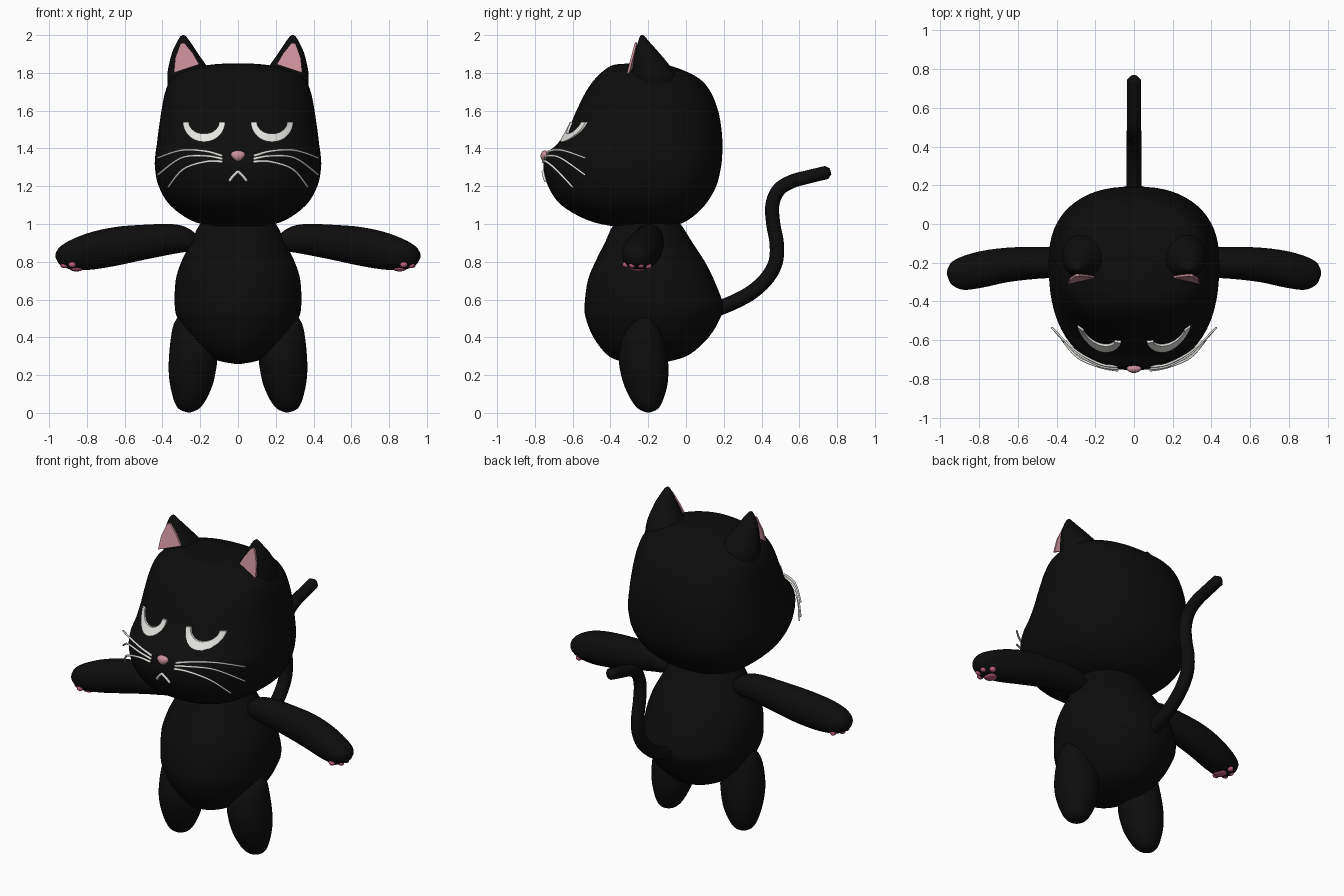
import bpy, bmesh
from math import cos, sin, pi
from mathutils import Vector
from mathutils.bvhtree import BVHTree

cube = bpy.data.objects.get("Cube")
if cube:
    bpy.data.objects.remove(cube)


def material(name, r, g, b):
    m = bpy.data.materials.new(name)
    m.use_nodes = True
    m.diffuse_color = (r, g, b, 1)
    m.node_tree.nodes["Principled BSDF"].inputs["Base Color"].default_value = (r, g, b, 1)
    return m


BLACK = material("black_fur", .004, .004, .004)
WHITE = material("off_white", .78, .78, .75)
PINK = material("soft_pink", .60, .28, .33)
ROSE = material("paw_rose", .50, .11, .19)


def finish(name, bm, mat, smooth=True):
    bmesh.ops.recalc_face_normals(bm, faces=bm.faces)
    for f in bm.faces:
        f.smooth = smooth
    mesh = bpy.data.meshes.new(name)
    bm.to_mesh(mesh)
    bm.free()
    mesh.materials.append(mat)
    ob = bpy.data.objects.new(name, mesh)
    bpy.context.collection.objects.link(ob)
    return ob


def spline(rows, steps):
    """Catmull-Rom interpolation of tuples of any length."""
    v = [Vector(r) for r in rows]
    out = []
    for i in range(len(v) - 1):
        a, b, c, d = v[max(i - 1, 0)], v[i], v[i + 1], v[min(i + 2, len(v) - 1)]
        for k in range(steps):
            t = k / steps
            out.append(b + (c - a) * t / 2 + (a * 2 - b * 5 + c * 4 - d) * t * t / 2
                       + (b * 3 - a - c * 3 + d) * t ** 3 / 2)
    return out + [v[-1]]


def skin(bm, rings):
    """Bridge closed rings of points and cap both ends."""
    vs = [[bm.verts.new(p) for p in ring] for ring in rings]
    n = len(vs[0])
    for a, b in zip(vs, vs[1:]):
        for i in range(n):
            j = (i + 1) % n
            bm.faces.new((a[i], a[j], b[j], b[i]))
    bm.faces.new(vs[0])
    bm.faces.new(vs[-1])


def loft(name, rows, mat, along_x=False, side=1, power=2.0, mid=None, n=40):
    """Rows: position, low and high across, front and back in y."""
    rings = []
    for t, lo, hi, front, back in spline(rows, 4):
        yc = (front + back) / 2 if mid is None else mid
        ring = []
        for i in range(n):
            c, s = cos(2 * pi * i / n), sin(2 * pi * i / n)
            u = (lo + hi) / 2 + (hi - lo) / 2 * abs(c) ** (2 / power) * (1 if c > 0 else -1)
            y = yc + (back - yc if s > 0 else front - yc) * abs(s) ** (2 / power)
            ring.append((t * side, y, u) if along_x else (u * side, y, t))
        rings.append(ring)
    bm = bmesh.new()
    skin(bm, rings)
    return finish(name, bm, mat)


def tube(name, points, radius, mat, taper=0.0, steps=5):
    """Round tube along a smooth path with domed ends."""
    path = spline(points, steps)
    path = [path[0]] + path + [path[-1]]
    last = len(path) - 1
    rings = []
    for i, p in enumerate(path):
        d = (path[min(i + 2, last)] - path[max(i - 2, 0)]).normalized()
        a = d.cross(Vector((0, 0, 1)) if abs(d.z) < .9 else Vector((1, 0, 0)))
        if abs(d.x) < 1e-6:
            a = Vector((1, 0, 0))
        a.normalize()
        b = d.cross(a)
        r = radius * (1 - taper * i / last)
        if i in (0, last):
            p = p + d * r * (.6 if i else -.6)
            r *= .45
        rings.append([p + (a * cos(k * pi / 6) + b * sin(k * pi / 6)) * r for k in range(12)])
    bm = bmesh.new()
    skin(bm, rings)
    return finish(name, bm, mat)


def ball(name, loc, scale, mat):
    bm = bmesh.new()
    bmesh.ops.create_uvsphere(bm, u_segments=16, v_segments=10, radius=1)
    bmesh.ops.scale(bm, vec=scale, verts=bm.verts)
    bmesh.ops.translate(bm, vec=loc, verts=bm.verts)
    return finish(name, bm, mat)


# Head and body: height, half width, front, back
head_rows = [(.98, .02, -.28, -.19), (.987, .13, -.38, -.08), (1.02, .25, -.52, .01),
             (1.1, .36, -.66, .10), (1.2, .42, -.73, .16), (1.3, .44, -.755, .185),
             (1.37, .437, -.74, .192), (1.42, .43, -.685, .193), (1.5, .42, -.625, .188),
             (1.6, .405, -.58, .17), (1.7, .385, -.53, .13), (1.77, .35, -.48, .07),
             (1.82, .26, -.425, -.03), (1.845, .13, -.37, -.12), (1.85, .02, -.25, -.19)]
body_rows = [(.26, .02, -.24, -.18), (.275, .1, -.35, -.08), (.31, .175, -.42, .02),
             (.4, .265, -.49, .12), (.5, .32, -.53, .18), (.57, .335, -.537, .197),
             (.7, .33, -.52, .15), (.8, .3, -.48, .1), (.9, .25, -.43, .035),
             (1.0, .2, -.38, -.03), (1.06, .12, -.3, -.1)]


def symmetric(rows):
    return [(z, -w, w, f, b) for z, w, f, b in rows]


head = loft("head", symmetric(head_rows), BLACK, power=2.4, mid=-.2, n=64)
loft("body", symmetric(body_rows), BLACK, n=48)
tree = BVHTree.FromPolygons([v.co for v in head.data.vertices],
                            [p.vertices[:] for p in head.data.polygons])


def on_face(x, z, lift):
    hit = tree.ray_cast(Vector((x, -2, z)), Vector((0, 1, 0)))[0]
    return Vector((x, hit.y - lift, z))


# Limb and ear profiles: position, low, high, front, back
ear_rows = [(1.66, .15, .36, -.29, -.03), (1.74, .135, .372, -.29, -.04),
            (1.8, .14, .373, -.285, -.06), (1.85, .175, .364, -.28, -.095),
            (1.91, .217, .348, -.27, -.145), (1.96, .25, .325, -.255, -.19),
            (1.99, .272, .307, -.245, -.215), (2.0, .285, .295, -.237, -.225)]
arm_rows = [(.19, .88, .9, -.2, -.18), (.22, .86, .945, -.235, -.145),
            (.28, .852, .985, -.26, -.125), (.36, .838, 1.0, -.275, -.12),
            (.5, .81, .996, -.283, -.118), (.65, .778, .984, -.3, -.122),
            (.78, .758, .956, -.328, -.138), (.88, .758, .918, -.34, -.165),
            (.94, .783, .882, -.315, -.195), (.96, .81, .855, -.28, -.225),
            (.966, .825, .84, -.262, -.245)]
leg_rows = [(.003, .25, .27, -.21, -.19), (.02, .21, .312, -.25, -.15),
            (.06, .175, .337, -.285, -.125), (.14, .137, .358, -.325, -.1),
            (.22, .118, .367, -.348, -.093), (.3, .11, .365, -.355, -.098),
            (.4, .13, .355, -.335, -.12), (.47, .17, .34, -.295, -.145),
            (.52, .22, .31, -.24, -.19)]
ear_plate = [(.34, -.312, 1.8), (.332, -.292, 1.88), (.305, -.272, 1.955),
             (.285, -.27, 1.96), (.24, -.274, 1.905), (.205, -.28, 1.845)]
whiskers = [[(.085, -.735, 1.36), (.17, -.725, 1.385), (.3, -.655, 1.39), (.425, -.535, 1.35)],
            [(.085, -.745, 1.345), (.17, -.735, 1.36), (.3, -.665, 1.35), (.425, -.535, 1.26)],
            [(.085, -.755, 1.33), (.17, -.74, 1.33), (.29, -.69, 1.29), (.37, -.6, 1.195)]]

for side, tag in ((1, "left"), (-1, "right")):
    loft(tag + "_ear", ear_rows, BLACK, side=side, n=32)
    loft(tag + "_arm", arm_rows, BLACK, along_x=True, side=side)
    loft(tag + "_leg", leg_rows, BLACK, side=side)

    # Inner ear plate
    bm = bmesh.new()
    skin(bm, [[(x * side, y + d, z) for x, y, z in ear_plate] for d in (0, .012)])
    finish(tag + "_inner_ear", bm, PINK, smooth=False)

    # Half-closed eye: crescent wrapped on the face
    rings = []
    for i in range(25):
        a = pi + pi * i / 24
        ring = []
        for rx, rz, lift in ((.112, .105, -.01), (.112, .105, .012),
                             (.08, .062, .012), (.08, .062, -.01)):
            ring.append(on_face(side * (.18 + rx * cos(a)), 1.54 + rz * sin(a), lift))
        rings.append(ring)
    bm = bmesh.new()
    skin(bm, rings)
    finish(tag + "_eye", bm, WHITE, smooth=False)

    for i, pts in enumerate(whiskers):
        tube(f"{tag}_whisker_{i + 1}", [(x * side, y, z) for x, y, z in pts],
             .0075, WHITE, taper=.35)

    # Mouth stroke
    tube(tag + "_mouth", [on_face(side * x, z, .004) for x, z in
                          ((0, 1.278), (.025, 1.255), (.044, 1.23))], .008, WHITE)

    # Paw pads under the hand
    ball(tag + "_palm_pad", (side * .855, -.255, .765), (.038, .042, .016), ROSE)
    for i, (x, y, z) in enumerate(((.878, -.318, .785), (.917, -.285, .782),
                                   (.92, -.24, .782), (.885, -.2, .778))):
        ball(f"{tag}_toe_pad_{i + 1}", (side * x, y, z), (.02, .018, .016), ROSE)

# Nose: rounded triangle
nose = ball("nose", (0, -.748, 1.36), (.036, .022, .029), PINK)
for v in nose.data.vertices:
    v.co.x *= 1 + (v.co.z - 1.36) * 12

# Tail
tail = [(.15, .545), (.25, .585), (.35, .64), (.43, .715), (.475, .8), (.48, .9),
        (.462, 1.0), (.457, 1.1), (.49, 1.18), (.56, 1.225), (.65, 1.25), (.745, 1.273)]
tube("tail", [(0, y, z) for y, z in tail], .04, BLACK, taper=.12)
